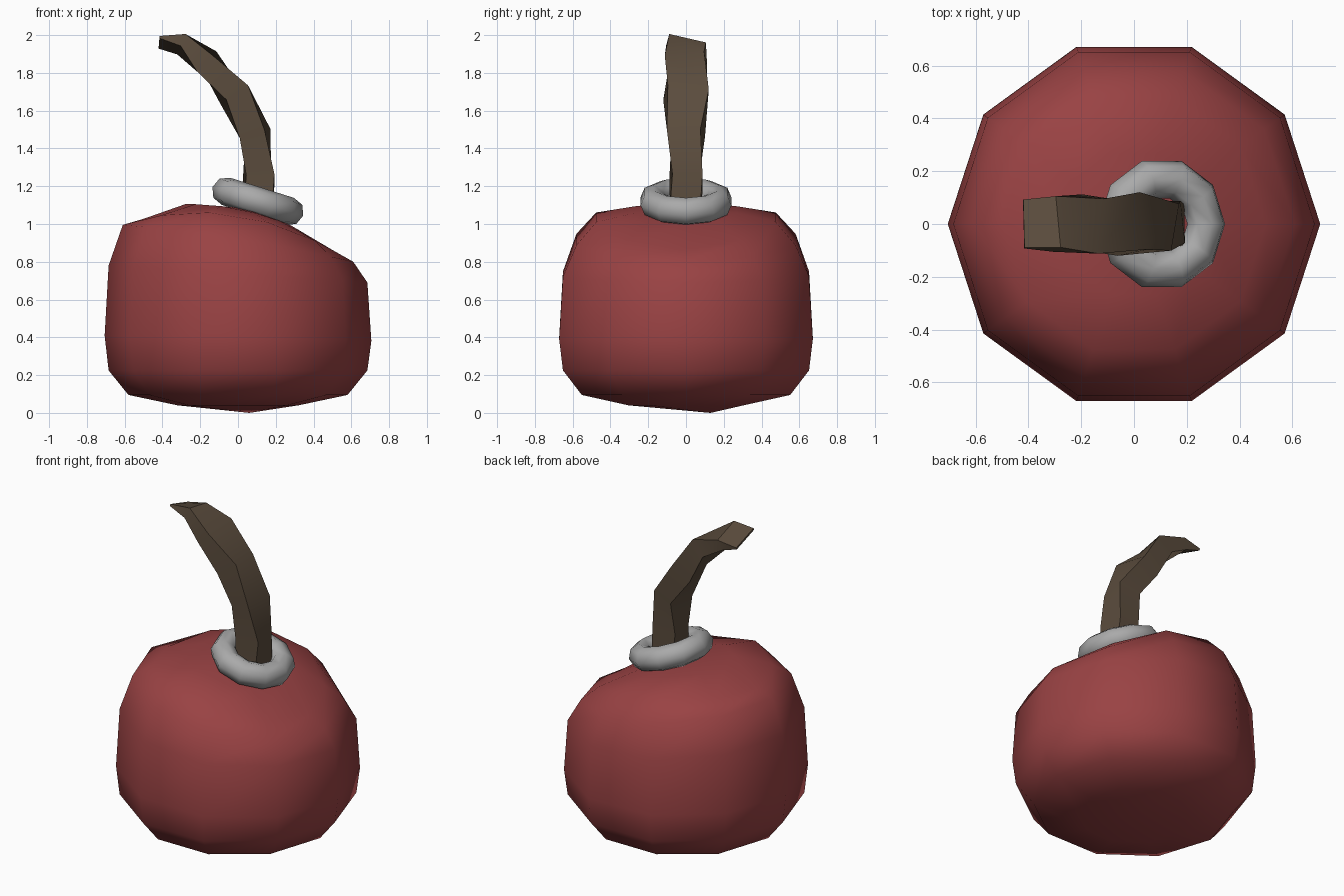
import bpy, bmesh
from math import sin, cos, pi, radians
from mathutils import Vector

if "Cube" in bpy.data.objects:
    bpy.data.objects.remove(bpy.data.objects["Cube"], do_unlink=True)


def material(name, rgb):
    m = bpy.data.materials.new(name)
    m.use_nodes = True
    color = (*rgb, 1)
    m.diffuse_color = color
    m.node_tree.nodes["Principled BSDF"].inputs["Base Color"].default_value = color
    return m


def loft(name, rings, mat, start=None, end=None):
    """Skin a list of closed rings; close ends with a point or a flat cap."""
    bm = bmesh.new()
    loops = [[bm.verts.new(p) for p in ring] for ring in rings]
    n = len(loops[0])
    for a, b in zip(loops, loops[1:]):
        for i in range(n):
            j = (i + 1) % n
            bm.faces.new((a[i], a[j], b[j], b[i]))
    for loop, tip in ((loops[0], start), (loops[-1], end)):
        if tip is None:
            bm.faces.new(loop)
        else:
            v = bm.verts.new(tip)
            for i in range(n):
                bm.faces.new((loop[i], loop[(i + 1) % n], v))
    bmesh.ops.recalc_face_normals(bm, faces=bm.faces)
    mesh = bpy.data.meshes.new(name)
    bm.to_mesh(mesh)
    bm.free()
    obj = bpy.data.objects.new(name, mesh)
    bpy.context.collection.objects.link(obj)
    mesh.materials.append(mat)
    return obj


def smooth(obj, angle):
    bpy.ops.object.select_all(action="DESELECT")
    obj.select_set(True)
    bpy.context.view_layer.objects.active = obj
    bpy.ops.object.shade_smooth_by_angle(angle=radians(angle))


red = material("dull red", (0.32, 0.055, 0.057))
grey = material("collar grey", (0.40, 0.40, 0.40))
brown = material("rope brown", (0.105, 0.073, 0.047))

# Body: ten-sided lump; each ring is radius, height, slope and bow along x
SIDES = 10
profile = [
    (0.32, 0.04, 0, 0), (0.58, 0.095, 0, 0), (0.685, 0.225, 0, 0),
    (0.706, 0.395, -0.02, 0), (0.685, 0.735, -0.066, 0),
    (0.61, 0.92, -0.16, -0.06), (0.50, 1.045, -0.165, -0.4),
    (0.28, 1.08, -0.2, -0.4),
]
rings = []
for r, z, slope, bow in profile:
    ring = []
    for i in range(SIDES):
        a = 2 * pi * i / SIDES
        x = r * cos(a)
        ring.append((x, r * sin(a), z + slope * x + bow * x * x))
    rings.append(ring)
body = loft("body", rings, red, start=(0.06, 0.13, 0), end=(0.06, 0, 1.08))
smooth(body, 75)

# Collar: tilted ring around the rope
bpy.ops.mesh.primitive_torus_add(
    major_segments=10, minor_segments=8, major_radius=0.177, minor_radius=0.075,
    location=(0.105, 0, 1.12), rotation=(0, radians(17.5), 0))
collar = bpy.context.object
collar.name = "collar"
collar.data.materials.append(grey)
smooth(collar, 75)

# Rope: square section swept along a bend, pinched flat at the tip
# each station: x, z, half width, half thickness, roll
path = [
    (0.11, 1.08, 0.08, 0.075, 4), (0.11, 1.26, 0.08, 0.075, -6),
    (0.09, 1.48, 0.09, 0.07, 10), (-0.02, 1.685, 0.11, 0.07, -10),
    (-0.165, 1.86, 0.105, 0.06, 8), (-0.30, 1.952, 0.10, 0.035, 14),
    (-0.418, 1.962, 0.095, 0.006, 17),
]
rings = []
for k, (x, z, w, h, roll) in enumerate(path):
    before, after = path[max(k - 1, 0)], path[min(k + 1, len(path) - 1)]
    along = Vector((after[0] - before[0], 0, after[1] - before[1])).normalized()
    side = Vector((0, 1, 0))
    out = side.cross(along)
    c, s = cos(radians(roll)), sin(radians(roll))
    ring = []
    for u, v in ((w, h), (-w, h), (-w, -h), (w, -h)):
        ring.append(Vector((x, 0, z)) + side * (u * c - v * s) + out * (u * s + v * c) * (-1 if k > 4 else 1))
    if k > 4:
        ring = [ring[3], ring[2], ring[1], ring[0]]
    rings.append(ring)
rope = loft("rope", rings, brown)
smooth(rope, 30)
